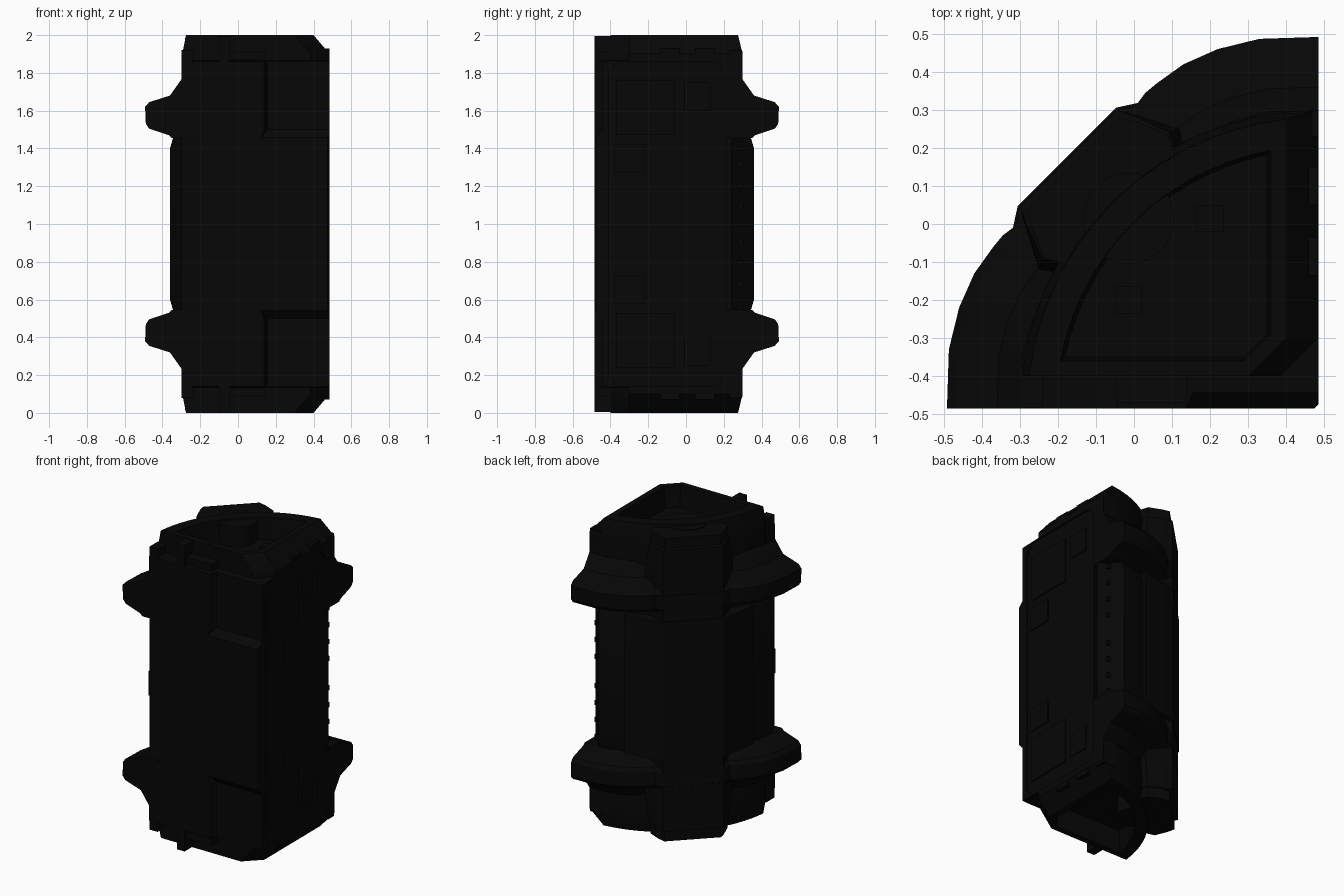
import bpy, bmesh, math

if "Cube" in bpy.data.objects:
    bpy.data.objects.remove(bpy.data.objects["Cube"])

CX, CY = 0.485, -0.485          # square corner, hub of the quarter-round column

dark = bpy.data.materials.new("near_black")
dark.diffuse_color = (0.002, 0.002, 0.002, 1)
dark.use_nodes = True
dark.node_tree.nodes["Principled BSDF"].inputs["Base Color"].default_value = dark.diffuse_color


def sector(r, side=0.0, front=0.0, corner=0.01, seg=14):
    """Quarter-round outline: chamfered square corner plus an arc."""
    x, y = CX - side, CY + front
    pts = [(x - corner, y), (x, y + corner)]
    a0 = math.pi / 2 + math.asin(side / r)
    a1 = math.pi - math.asin(front / r)
    for i in range(seg + 1):
        a = a0 + (a1 - a0) * i / seg
        pts.append((CX + r * math.cos(a), CY + r * math.sin(a)))
    return pts


def mirrored(half):
    """Complete an outline across the diagonal symmetry plane."""
    return half + [(-y, -x) for x, y in reversed(half)]


def loft(name, layers, both=True):
    """Skin stacked (outline, z) layers; repeat upside down if both."""
    bm = bmesh.new()
    for flip in ((False, True) if both else (False,)):
        rings = [[bm.verts.new((x, y, 2 - z if flip else z)) for x, y in pts]
                 for pts, z in layers]
        n = len(rings[0])
        for a, b in zip(rings, rings[1:]):
            for i in range(n):
                j = (i + 1) % n
                bm.faces.new((a[i], a[j], b[j], b[i]))
        bm.faces.new(rings[0][::-1])
        bm.faces.new(rings[-1])
    bmesh.ops.recalc_face_normals(bm, faces=bm.faces[:])
    me = bpy.data.meshes.new(name)
    bm.to_mesh(me)
    bm.free()
    ob = bpy.data.objects.new(name, me)
    me.materials.append(dark)
    bpy.context.collection.objects.link(ob)
    return ob


def box(name, x0, x1, y0, y1, z0, z1, both=True):
    r = [(x0, y0), (x1, y0), (x1, y1), (x0, y1)]
    return loft(name, [(r, z0), (r, z1)], both)


def cut(target, cutter):
    cutter.hide_render = True
    cutter.hide_set(True)
    m = target.modifiers.new("cut", 'BOOLEAN')
    m.operation, m.object, m.solver = 'DIFFERENCE', cutter, 'EXACT'


def smooth(ob, angle=32):
    bpy.ops.object.select_all(action='DESELECT')
    ob.select_set(True)
    bpy.context.view_layer.objects.active = ob
    bpy.ops.object.shade_smooth_by_angle(angle=math.radians(angle))


# Core column: sloped side shoulder, stepped front shoulder, sunken tray at both ends
outer, waist = sector(0.785), sector(0.70)
ledge, top = sector(0.785, 0.0, 0.085, 0.1), sector(0.765, 0.085, 0.085, 0.1)
rim, inner = sector(0.69, 0.125, 0.125, 0.07), sector(0.68, 0.135, 0.135, 0.06)
upper = [(waist, 1.46), (outer, 1.47), (outer, 1.86), (ledge, 1.865), (ledge, 1.9),
         (top, 1.95), (top, 2.0), (rim, 2.0), (inner, 1.86)]
upper[4:6] = [(ledge, 1.9)]
core = loft("core_column", [(p, 2 - z) for p, z in reversed(upper)] + upper, both=False)

# Set-back on the front face above and below the middle plate
rec = [(0.12, -0.52), (0.52, -0.52), (0.52, -0.445), (0.155, -0.445)]
low = [(0.12, -0.52), (0.52, -0.52), (0.52, -0.487), (0.12, -0.487)]
cut(core, loft("front_setback_cutter", [(low, 1.455), (rec, 1.50), (rec, 2.05)]))

# Long chamfered panel recess in the side face
wide = [(0.473, -0.36), (0.52, -0.36), (0.52, 0.16), (0.473, 0.16)]
full = [(0.473, -0.41), (0.52, -0.41), (0.52, 0.205), (0.473, 0.205)]
cut(core, loft("side_recess_cutter",
               [(wide, 0.14), (full, 0.2), (full, 1.8), (wide, 1.86)], both=False))
smooth(core)


# Curved middle shell with clipped ends
def shell(r):
    d = r - 0.855
    return [(CX - 0.04, CY + 0.04), (0.465, 0.2), (0.484, 0.30 - 0.06), (0.38, 0.36 + d)] + \
        sector(r)[4:-2] + [(-0.36 - d, -0.38), (-0.30, -0.484)]


smooth(loft("middle_shell", [(shell(0.835), 0.53), (shell(0.855), 0.6),
                             (shell(0.855), 1.4), (shell(0.835), 1.47)], both=False))

# Projecting flange rings, dipping in to meet the diagonal pillar
lobe = mirrored([(-0.20, CY), (-0.492, CY), (-0.487, -0.33), (-0.46, -0.22), (-0.42, -0.13),
                 (-0.37, -0.06), (-0.345, -0.03), (-0.312, -0.005), (-0.302, 0.045)])
lobe = lobe[1:-1]


def flange(r):
    s = r / 0.977
    return [(CX + (x - CX) * s, CY + (y - CY) * s) for x, y in lobe] + \
        [(CX, 0.23), (0.40, 0.20), (-0.2, -0.40), (-0.23, CY)]


smooth(loft("flange_ring", [(flange(r), z) for r, z in (
    (0.835, 1.455), (0.85, 1.47), (0.955, 1.505), (0.973, 1.53), (0.977, 1.62),
    (0.955, 1.645), (0.845, 1.68), (0.785, 1.765))]), 28)

# Diagonal pillar along the rounded back
foot = mirrored([(-0.12, -0.14), (-0.25, -0.12), (-0.285, -0.01), (-0.30, 0.045)])
head = mirrored([(-0.13, -0.125), (-0.24, -0.095), (-0.28, -0.01), (-0.30, 0.045)])
cap = mirrored([(-0.13, -0.12), (-0.235, -0.09), (-0.268, -0.01), (-0.28, 0.04)])
loft("back_pillar", [(cap, 0.015), (cap, 0.08), (head, 0.085), (foot, 0.25), (foot, 1.75),
                     (head, 1.915), (cap, 1.92), (cap, 1.985)], both=False)
mid = mirrored([(-0.10, -0.20), (-0.345, -0.20), (-0.325, -0.04), (-0.306, 0.047)])
loft("back_middle_plate", [(mid, 0.55), (mid, 1.45)], both=False)

# Round post standing in the tray
post = [(-0.015 + 0.12 * math.cos(math.tau * i / 28),
         0.015 + 0.12 * math.sin(math.tau * i / 28)) for i in range(28)]
smooth(loft("tray_post", [(post, 1.85), (post, 1.99)]))

# Small plates on the tray floor
for x, y in ((0.2, 0.015), (-0.015, -0.2)):
    box("tray_plate", x - 0.035, x + 0.035, y - 0.035, y + 0.035, 1.855, 1.866)

# Hooks and bars on the front at each end
box("end_hook", -0.10, -0.045, -0.485, -0.39, 1.80, 1.995)
box("hook_bar", -0.045, 0.14, -0.47, -0.39, 1.87, 1.915)

# Corner blocks where the rim meets the flat faces
box("front_rim_block", -0.30, -0.24, -0.484, -0.39, 1.75, 1.92)
box("side_rim_block", 0.40, 0.484, 0.23, 0.297, 1.75, 1.92)

# Raised plates inside the side recess
for y0, y1, z0, z1 in ((-0.37, -0.06, 1.47, 1.76), (-0.38, -0.22, 1.27, 1.42),
                       (-0.01, 0.13, 1.60, 1.75)):
    box("side_plate", 0.468, 0.481, y0, y1, z0, z1)

# Clips at the ends of the side face
for y in (-0.085, 0.10):
    box("side_clip", 0.40, 0.484, y - 0.05, y + 0.05, 1.88, 1.93)

# Row of small studs down the side edge, plus one on the shell
for i in range(4):
    z = 1.08 + i * 0.11
    box("edge_stud", 0.42, 0.45, 0.28, 0.30, z, z + 0.03)
box("shell_stud", -0.342, -0.30, -0.43, -0.38, 0.92, 1.08, both=False)
